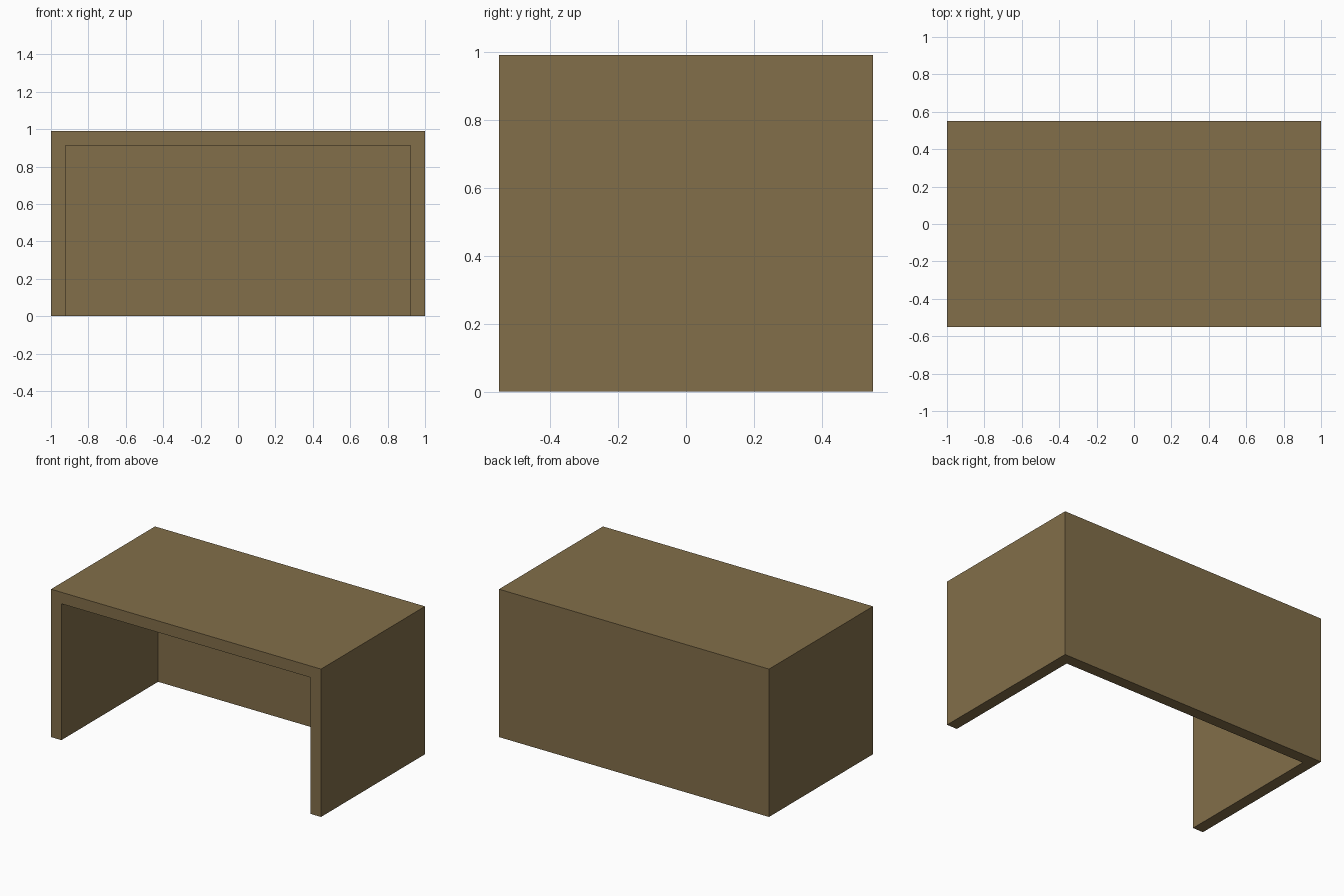
import bpy, bmesh

if "Cube" in bpy.data.objects:
    bpy.data.objects.remove(bpy.data.objects["Cube"])

W, D, H, T = 2.0, 1.1, 0.99, 0.077

# single wood colour
wood = bpy.data.materials.new("brown_wood")
wood.diffuse_color = (0.223, 0.156, 0.067, 1.0)
wood.use_nodes = True
wood.node_tree.nodes["Principled BSDF"].inputs["Base Color"].default_value = wood.diffuse_color

# shell: box with the front and the underside left open
bm = bmesh.new()
bmesh.ops.create_cube(bm, size=1.0)
for v in bm.verts:
    v.co = (v.co.x * W, v.co.y * D, (v.co.z + 0.5) * H)
bm.normal_update()
open_faces = [f for f in bm.faces if f.normal.y < -0.5 or f.normal.z < -0.5]
bmesh.ops.delete(bm, geom=open_faces, context='FACES')

mesh = bpy.data.meshes.new("desk_shell")
bm.to_mesh(mesh)
bm.free()
mesh.materials.append(wood)
desk = bpy.data.objects.new("desk_shell", mesh)
bpy.context.collection.objects.link(desk)

# panel thickness, grown inwards
solid = desk.modifiers.new("panel_thickness", 'SOLIDIFY')
solid.thickness = T
solid.offset = -1.0
solid.use_even_offset = True
